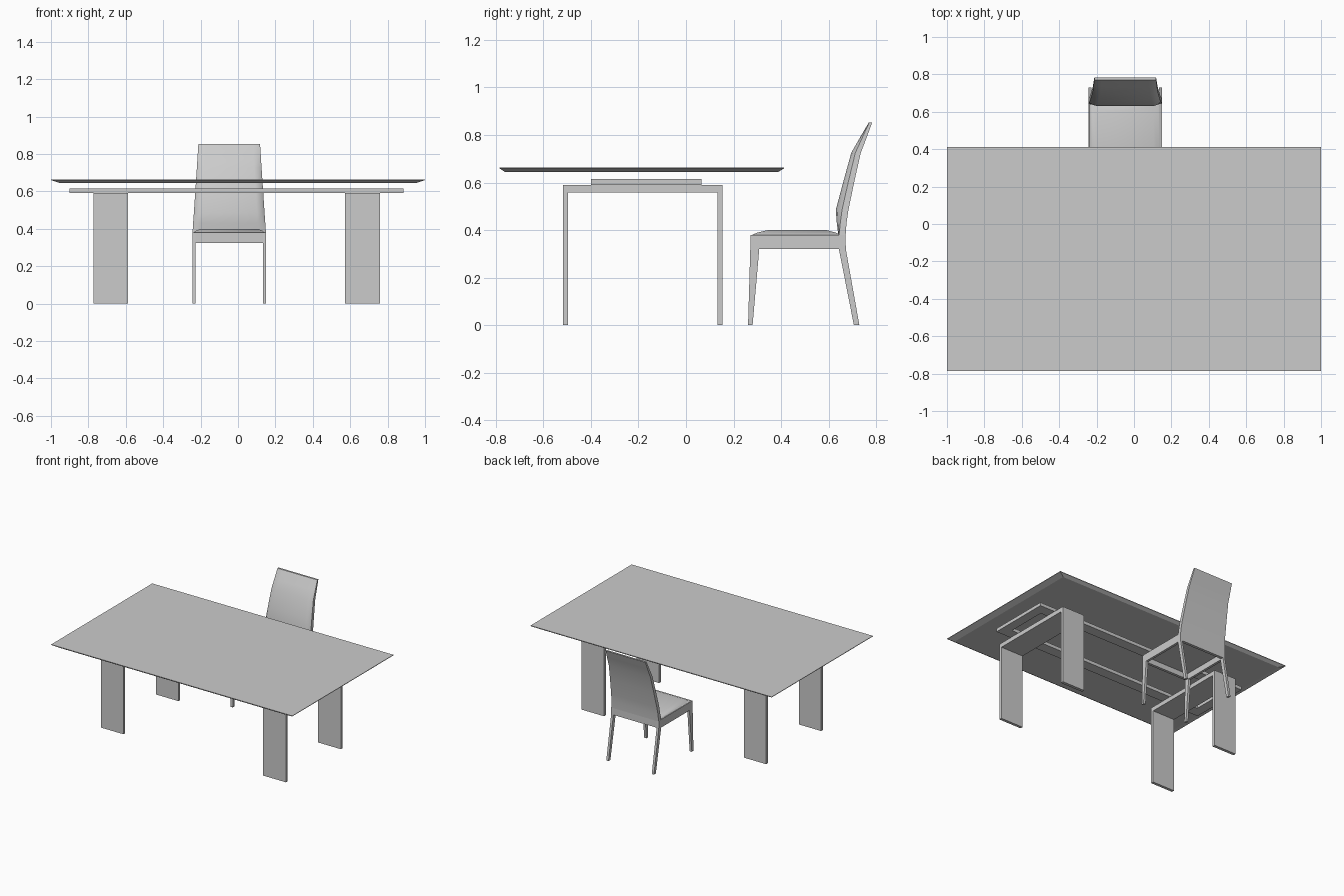
import bpy

if "Cube" in bpy.data.objects:
    bpy.data.objects.remove(bpy.data.objects["Cube"])

CX = -0.047  # chair centre line


def make(name, verts, faces, smooth=False):
    me = bpy.data.meshes.new(name)
    me.from_pydata(verts, [], faces)
    ob = bpy.data.objects.new(name, me)
    bpy.context.collection.objects.link(ob)
    bpy.ops.object.select_all(action='DESELECT')
    ob.select_set(True)
    bpy.context.view_layer.objects.active = ob
    bpy.ops.object.mode_set(mode='EDIT')
    bpy.ops.mesh.select_all(action='SELECT')
    bpy.ops.mesh.normals_make_consistent(inside=False)
    bpy.ops.object.mode_set(mode='OBJECT')
    if smooth:
        bpy.ops.object.shade_smooth_by_angle(angle=0.6)
    return ob


def loft(name, rings, smooth=False):
    """Closed solid through rings that have equal point counts."""
    n = len(rings[0])
    verts = [v for r in rings for v in r]
    faces = [tuple(range(n)), tuple(range(len(verts) - n, len(verts)))]
    for k in range(len(rings) - 1):
        for i in range(n):
            j = (i + 1) % n
            faces.append((k*n + i, k*n + j, (k+1)*n + j, (k+1)*n + i))
    return make(name, verts, faces, smooth)


def rect(x0, x1, y0, y1, z):
    return [(x0, y0, z), (x1, y0, z), (x1, y1, z), (x0, y1, z)]


def box(name, x0, x1, y0, y1, z0, z1):
    return loft(name, [rect(x0, x1, y0, y1, z0), rect(x0, x1, y0, y1, z1)])


def prism(name, profile, x0, x1):
    return loft(name, [[(x, y, z) for y, z in profile] for x in (x0, x1)])


# Table top with undercut edges
loft("table_top", [rect(-0.955, 0.955, -0.762, 0.389, 0.645),
                   rect(-1, 1, -0.785, 0.413, 0.66),
                   rect(-1, 1, -0.785, 0.413, 0.664)])

# Flat support frame under the top: an outer and an inner loop at two heights
outer, inner = (-0.9, 0.885, -0.40, 0.065), (-0.83, 0.815, -0.32, -0.015)
loops = [rect(*outer, 0.59), rect(*outer, 0.615), rect(*inner, 0.615), rect(*inner, 0.59)]
quads = [(a*4 + i, a*4 + (i+1) % 4, (a+1) % 4*4 + (i+1) % 4, (a+1) % 4*4 + i)
         for a in range(4) for i in range(4)]
make("support_frame", [v for r in loops for v in r], quads)

# U-shaped leg frames
leg = [(-0.518, 0), (-0.497, 0), (-0.497, 0.558), (0.132, 0.558),
       (0.132, 0), (0.154, 0), (0.154, 0.59), (-0.518, 0.59)]
prism("table_leg_left", leg, -0.772, -0.587)
prism("table_leg_right", leg, 0.572, 0.76)

# Chair sides: front leg, seat rail and raked back leg in one profile
side = [(0.261, 0), (0.28, 0), (0.308, 0.32), (0.643, 0.32), (0.706, 0), (0.729, 0),
        (0.672, 0.32), (0.671, 0.38), (0.272, 0.38)]
W = 0.1975
prism("chair_side_left", side, CX - W, CX - W + 0.018)
prism("chair_side_right", side, CX + W - 0.018, CX + W)

# Cross rails and seat
box("seat_rail_front", CX - W + 0.018, CX + W - 0.018, 0.272, 0.292, 0.325, 0.38)
box("seat_rail_back", CX - W + 0.018, CX + W - 0.018, 0.65, 0.671, 0.325, 0.38)
loft("seat_cushion", [rect(CX - 0.19, CX + 0.19, 0.278, 0.648, 0.365),
                      rect(CX - 0.19, CX + 0.19, 0.278, 0.648, 0.38),
                      rect(CX - 0.178, CX + 0.178, 0.30, 0.63, 0.389),
                      rect(CX - 0.152, CX + 0.152, 0.345, 0.59, 0.40)], True)

# Padded backrest: height, cushion front, side edge, rear, half width
levels = [(0.375, 0.641, 0.643, 0.671, 0.1965), (0.43, 0.634, 0.649, 0.675, 0.193),
          (0.485, 0.63, 0.656, 0.683, 0.189), (0.605, 0.662, 0.683, 0.708, 0.181),
          (0.725, 0.695, 0.712, 0.735, 0.173), (0.79, 0.732, 0.742, 0.76, 0.169),
          (0.853, 0.769, 0.771, 0.783, 0.165)]
rings = []
for z, f, s, b, w in levels:
    m = f + (s - f) * 0.3
    pts = [(-w, s), (-w + 0.015, m), (-w + 0.04, f), (w - 0.04, f),
           (w - 0.015, m), (w, s), (w, b), (-w, b)]
    rings.append([(CX + x, y, z) for x, y in pts])
loft("backrest", rings, True)
